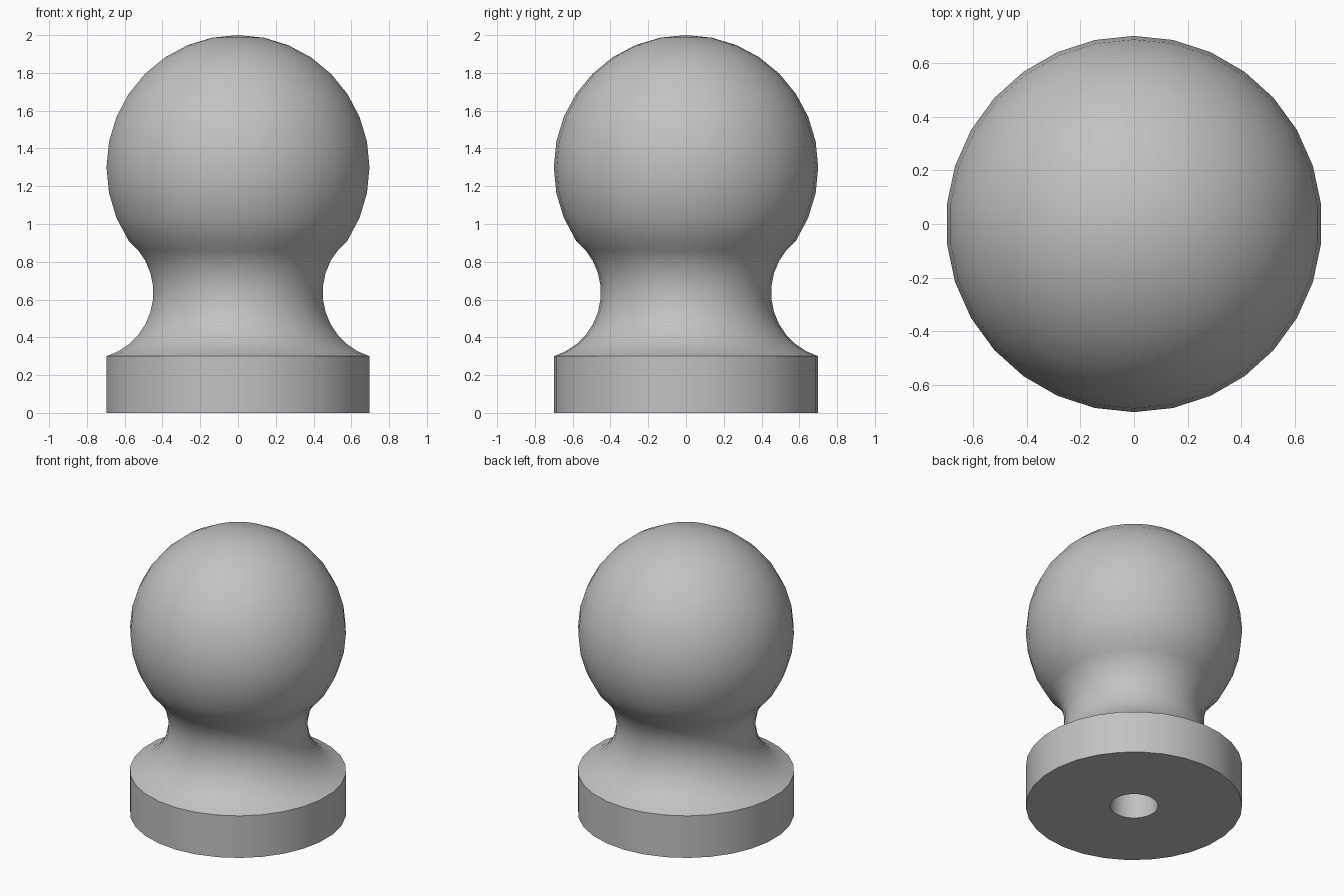
import bpy
import bmesh
from math import sin, cos, pi, radians, atan2, hypot

if "Cube" in bpy.data.objects:
    bpy.data.objects.remove(bpy.data.objects["Cube"])

SIDES = 30
RADIUS = 0.7
BASE_TOP = 0.3
BALL_Z = 1.3
HOLE_RADIUS, HOLE_DEPTH = 0.155, 0.6

grey = bpy.data.materials.new("plain grey")
grey.use_nodes = True
colour = (0.54, 0.54, 0.54, 1)
grey.diffuse_color = colour
grey.node_tree.nodes["Principled BSDF"].inputs["Base Color"].default_value = colour


def lathe(name, profile):
    """Turn a list of (radius, height) points around the z axis."""
    bm = bmesh.new()
    verts = [bm.verts.new((0, r, z)) for r, z in profile]
    edges = [bm.edges.new(pair) for pair in zip(verts, verts[1:])]
    bmesh.ops.spin(bm, geom=verts + edges, cent=(0, 0, 0), axis=(0, 0, 1),
                   angle=2 * pi, steps=SIDES)
    bmesh.ops.remove_doubles(bm, verts=bm.verts, dist=0.0005)
    bmesh.ops.dissolve_degenerate(bm, edges=bm.edges, dist=0.0001)
    bmesh.ops.recalc_face_normals(bm, faces=bm.faces)
    mesh = bpy.data.meshes.new(name)
    bm.to_mesh(mesh)
    bm.free()
    mesh.materials.append(grey)
    obj = bpy.data.objects.new(name, mesh)
    bpy.context.collection.objects.link(obj)
    bpy.ops.object.select_all(action="DESELECT")
    obj.select_set(True)
    bpy.context.view_layer.objects.active = obj
    bpy.ops.object.shade_smooth_by_angle(angle=radians(30))


# Neck: a concave arc from the base rim up to where it touches the ball
arc_x, arc_z = 0.803, 0.637
arc_r = hypot(arc_x - RADIUS, arc_z - BASE_TOP)
start = atan2(arc_z - BASE_TOP, arc_x - RADIUS)
end = -atan2(BALL_Z - arc_z, arc_x)
steps = 10
neck = []
for i in range(steps + 1):
    a = start + (end - start) * i / steps
    neck.append((arc_x - arc_r * cos(a), arc_z - arc_r * sin(a)))

# Ball: rings from just above the touching point to the pole
rings = [radians(11.25 * k) for k in range(-3, 9)]
ball = [(RADIUS * cos(a), BALL_Z + RADIUS * sin(a)) for a in rings]

# Base, neck and ball turned as one piece, with a blind screw hole below
base = [(0, HOLE_DEPTH), (HOLE_RADIUS, HOLE_DEPTH), (HOLE_RADIUS, 0), (RADIUS, 0)]
lathe("turned_knob", base + neck + ball)
